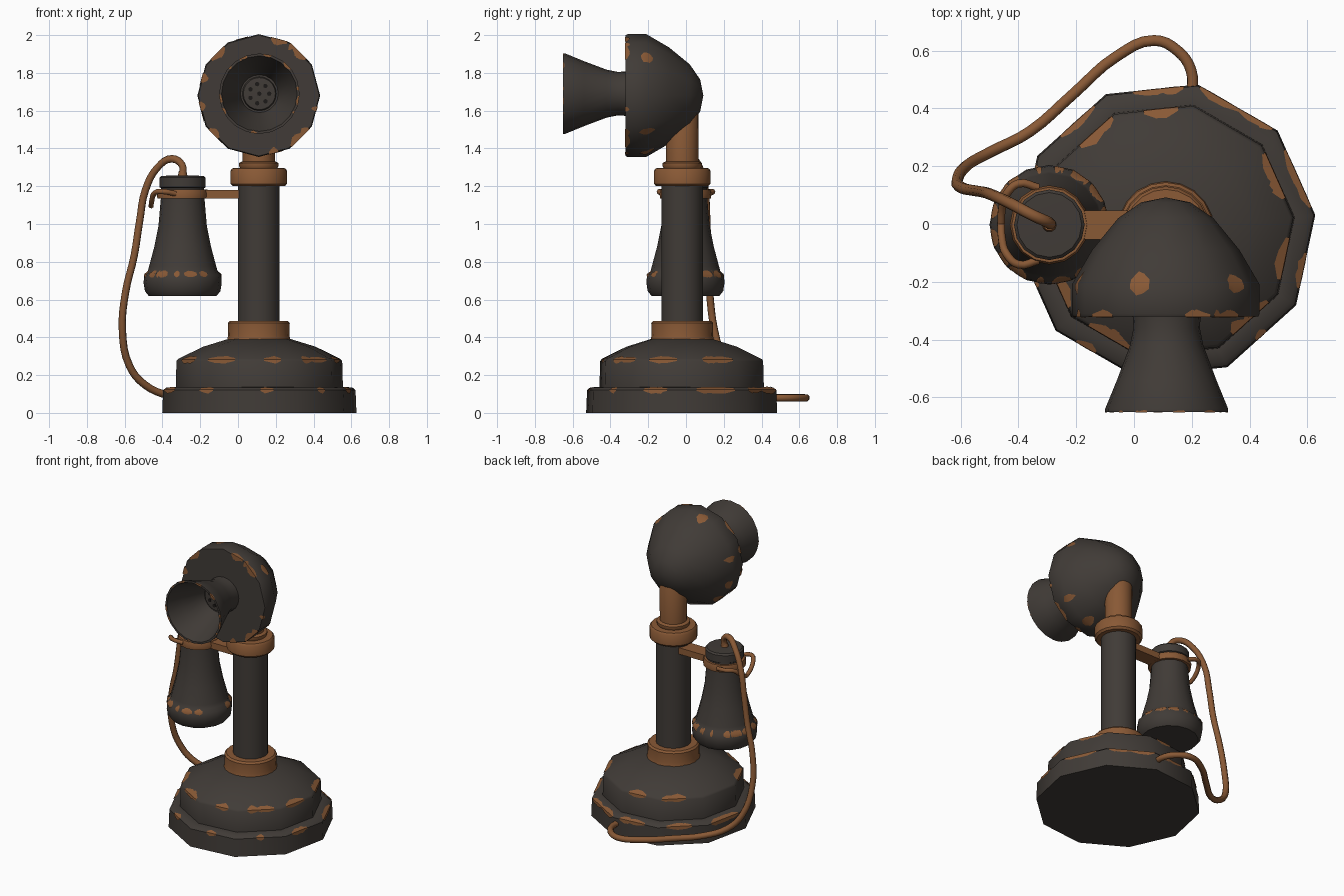
import bpy, bmesh, math, random
from mathutils import Matrix, Vector

random.seed(4)
cube = bpy.data.objects.get("Cube")
if cube:
    bpy.data.objects.remove(cube, do_unlink=True)


def material(name, rgb):
    m = bpy.data.materials.new(name)
    m.use_nodes = True
    m.diffuse_color = (*rgb, 1)
    m.node_tree.nodes["Principled BSDF"].inputs["Base Color"].default_value = (*rgb, 1)
    return m


DARK = material("dark_paint", (0.052, 0.044, 0.038))
BROWN = material("worn_brass", (0.25, 0.10, 0.036))
BLACK = material("hole_black", (0.012, 0.010, 0.009))


def finish(name, bm, mat, angle=42):
    mesh = bpy.data.meshes.new(name)
    bm.to_mesh(mesh)
    bm.free()
    ob = bpy.data.objects.new(name, mesh)
    bpy.context.collection.objects.link(ob)
    mesh.materials.append(mat)
    bpy.ops.object.select_all(action="DESELECT")
    ob.select_set(True)
    bpy.context.view_layer.objects.active = ob
    bpy.ops.object.shade_smooth_by_angle(angle=math.radians(angle))
    return ob


def lathe(name, profile, place, mat, sides=20, turn=0.0):
    """Spin a (radius, height) profile into a closed many-sided solid."""
    bm = bmesh.new()
    rings = []
    for r, h in profile:
        if r == 0:
            rings.append([bm.verts.new((0, 0, h))] * sides)
        else:
            angles = [turn + math.tau * i / sides for i in range(sides)]
            rings.append([bm.verts.new((r * math.cos(a), r * math.sin(a), h)) for a in angles])
    for low, high in zip(rings, rings[1:]):
        for i in range(sides):
            j = (i + 1) % sides
            corners = list(dict.fromkeys((low[i], low[j], high[j], high[i])))
            bm.faces.new(corners)
    bmesh.ops.recalc_face_normals(bm, faces=bm.faces)
    bm.transform(place)
    return finish(name, bm, mat)


def wear(name, edge, place, sides, turn, count, longest=0.6):
    """Scatter thin ragged chips along a lathed edge; edge = inner, corner, outer."""
    bm = bmesh.new()
    corner = Vector(edge[1])
    for _ in range(count):
        k = random.randrange(sides)
        start = random.uniform(0.03, 0.5)
        length = random.uniform(0.15, longest)
        columns = []
        for step in range(4):
            t = min(start + length * step / 3, 0.97)
            a0 = turn + math.tau * k / sides
            a1 = a0 + math.tau / sides
            size = random.uniform(0.6, 1) if step in (1, 2) else 0.35
            column = []
            for p in edge:
                r, h = corner.lerp(Vector(p), size)
                x = r * (math.cos(a0) * (1 - t) + math.cos(a1) * t)
                y = r * (math.sin(a0) * (1 - t) + math.sin(a1) * t)
                column.append(bm.verts.new((x, y, h)))
            columns.append(column)
        for a, b in zip(columns, columns[1:]):
            for i in range(len(edge) - 1):
                bm.faces.new((a[i], b[i], b[i + 1], a[i + 1]))
    bmesh.ops.recalc_face_normals(bm, faces=bm.faces)
    bm.transform(place)
    return finish(name, bm, BROWN)


def tube(name, points, radius, mat):
    curve = bpy.data.curves.new(name, "CURVE")
    curve.dimensions = "3D"
    curve.bevel_depth = radius
    curve.bevel_resolution = 2
    curve.resolution_u = 4
    curve.use_fill_caps = True
    spline = curve.splines.new("BEZIER")
    spline.bezier_points.add(len(points) - 1)
    for bp, p in zip(spline.bezier_points, points):
        bp.co = p
        bp.handle_left_type = bp.handle_right_type = "AUTO"
    ob = bpy.data.objects.new(name, curve)
    bpy.context.collection.objects.link(ob)
    curve.materials.append(mat)
    bpy.ops.object.select_all(action="DESELECT")
    ob.select_set(True)
    bpy.context.view_layer.objects.active = ob
    bpy.ops.object.convert(target="MESH")
    bpy.ops.object.shade_smooth_by_angle(angle=math.radians(60))


# Stepped ten-sided base
stand = Matrix.Translation((0.113, -0.023, 0))
TURN = math.radians(6)
lathe("base", [(0, 0), (0.517, 0), (0.512, 0.12), (0.495, 0.135), (0.445, 0.137),
               (0.441, 0.275), (0.43, 0.287), (0.3, 0.35), (0.17, 0.39), (0, 0.39)],
      stand, DARK, 10, TURN)
wear("base_lower_wear", [(0.49, 0.139), (0.516, 0.125), (0.518, 0.1)], stand, 10, TURN, 26)
wear("base_upper_wear", [(0.405, 0.302), (0.443, 0.283), (0.446, 0.26)], stand, 10, TURN, 20)

# Column with its two collars and neck
post = Matrix.Translation((0.11, -0.02, 0))
lathe("column", [(0, 0.38), (0.11, 0.38), (0.11, 1.22), (0, 1.22)], post, DARK)
lathe("lower_collar", [(0, 0.385), (0.168, 0.385), (0.162, 0.41), (0.164, 0.475),
                       (0.153, 0.487), (0, 0.487)], post, BROWN)
lathe("upper_collar", [(0, 1.2), (0.138, 1.2), (0.15, 1.213), (0.15, 1.282), (0.14, 1.295),
                       (0.1, 1.297), (0.105, 1.307), (0.105, 1.322), (0.09, 1.33), (0, 1.33)],
      post, BROWN)
lathe("neck", [(0, 1.32), (0.085, 1.32), (0.087, 1.58), (0.06, 1.64), (0, 1.66)], post, BROWN)

# Twelve-sided transmitter head, spun about the y axis
head = Matrix.Translation((0.11, 0, 1.68)) @ Matrix.Rotation(-math.pi / 2, 4, "X")
lathe("head", [(0, -0.32), (0.32, -0.32), (0.325, -0.31), (0.325, -0.21), (0.255, -0.09),
               (0.165, 0.02), (0.085, 0.075), (0, 0.092)], head, DARK, 12)
wear("head_rim_wear", [(0.29, -0.323), (0.327, -0.322), (0.328, -0.295)], head, 12, 0, 20)
wear("head_back_wear", [(0.328, -0.25), (0.328, -0.21), (0.299, -0.16)], head, 12, 0, 7)

# Flared mouthpiece with a perforated plate inside
horn = Matrix.Translation((0.113, 0, 1.69)) @ Matrix.Rotation(-math.pi / 2, 4, "X")
lathe("mouthpiece", [(0, -0.31), (0.118, -0.31), (0.115, -0.36), (0.127, -0.42), (0.172, -0.54),
                     (0.213, -0.64), (0.213, -0.65), (0.2, -0.65), (0.16, -0.54),
                     (0.115, -0.43), (0.1, -0.385), (0, -0.385)], horn, DARK)
wear("mouthpiece_wear", [(0.197, -0.652), (0.214, -0.652), (0.214, -0.643)], horn, 20, 0, 14, 0.9)
lathe("speaker_plate", [(0, -0.38), (0.092, -0.38), (0.085, -0.4), (0, -0.405)], horn, DARK)
for i in range(8):
    a = math.tau * i / 7
    r = 0.052 if i < 7 else 0
    spot = horn @ Matrix.Translation((r * math.cos(a), r * math.sin(a), 0))
    lathe("speaker_hole", [(0, -0.4), (0.012, -0.4), (0.012, -0.407), (0, -0.407)], spot, BLACK, 8)

# Hanging receiver
hang = Matrix.Translation((-0.293, -0.003, 0))
lathe("receiver", [(0, 0.62), (0.18, 0.62), (0.2, 0.645), (0.207, 0.69), (0.203, 0.73),
                   (0.185, 0.75), (0.178, 0.775), (0.15, 0.88), (0.128, 0.99), (0.116, 1.13),
                   (0.114, 1.19), (0.122, 1.195), (0.122, 1.245), (0.112, 1.255), (0, 1.257)],
      hang, DARK, 16)
wear("receiver_rim_wear", [(0.182, 0.756), (0.206, 0.735), (0.209, 0.715)], hang, 16, 0, 34, 0.9)
lathe("cord_socket", [(0, 1.25), (0.026, 1.25), (0.02, 1.28), (0, 1.28)], hang, BROWN, 10)

# Switch arm, cradle ring and curled hook
lathe("cradle_ring", [(0.11, 1.135), (0.134, 1.135), (0.137, 1.16), (0.13, 1.182), (0.11, 1.182),
                      (0.11, 1.135)], hang, BROWN, 16)
bm = bmesh.new()
bmesh.ops.create_cube(bm, size=1)
bm.transform(Matrix.Translation((-0.08, -0.003, 1.158)) @ Matrix.Diagonal((0.24, 0.1, 0.044, 1)))
finish("switch_arm", bm, BROWN)
for side in (1, -1):
    tube("cradle_hook", [(-0.33, 0.125 * side, 1.16), (-0.4, 0.14 * side, 1.172),
                         (-0.44, 0.105 * side, 1.165), (-0.457, 0.05 * side, 1.12),
                         (-0.46, 0, 1.095)], 0.014, BROWN)

# Cord from the receiver round to the back of the base
tube("cord", [(-0.293, 0, 1.25), (-0.295, 0.005, 1.31), (-0.35, 0.03, 1.345), (-0.425, 0.07, 1.3),
              (-0.49, 0.1, 1.18), (-0.52, 0.11, 1.02), (-0.55, 0.115, 0.83),
              (-0.595, 0.125, 0.64), (-0.612, 0.15, 0.44), (-0.575, 0.205, 0.25),
              (-0.495, 0.25, 0.15), (-0.36, 0.32, 0.09), (-0.21, 0.45, 0.08),
              (-0.06, 0.58, 0.08), (0.07, 0.635, 0.08), (0.15, 0.6, 0.08),
              (0.198, 0.53, 0.08), (0.2, 0.44, 0.08)], 0.02, BROWN)
